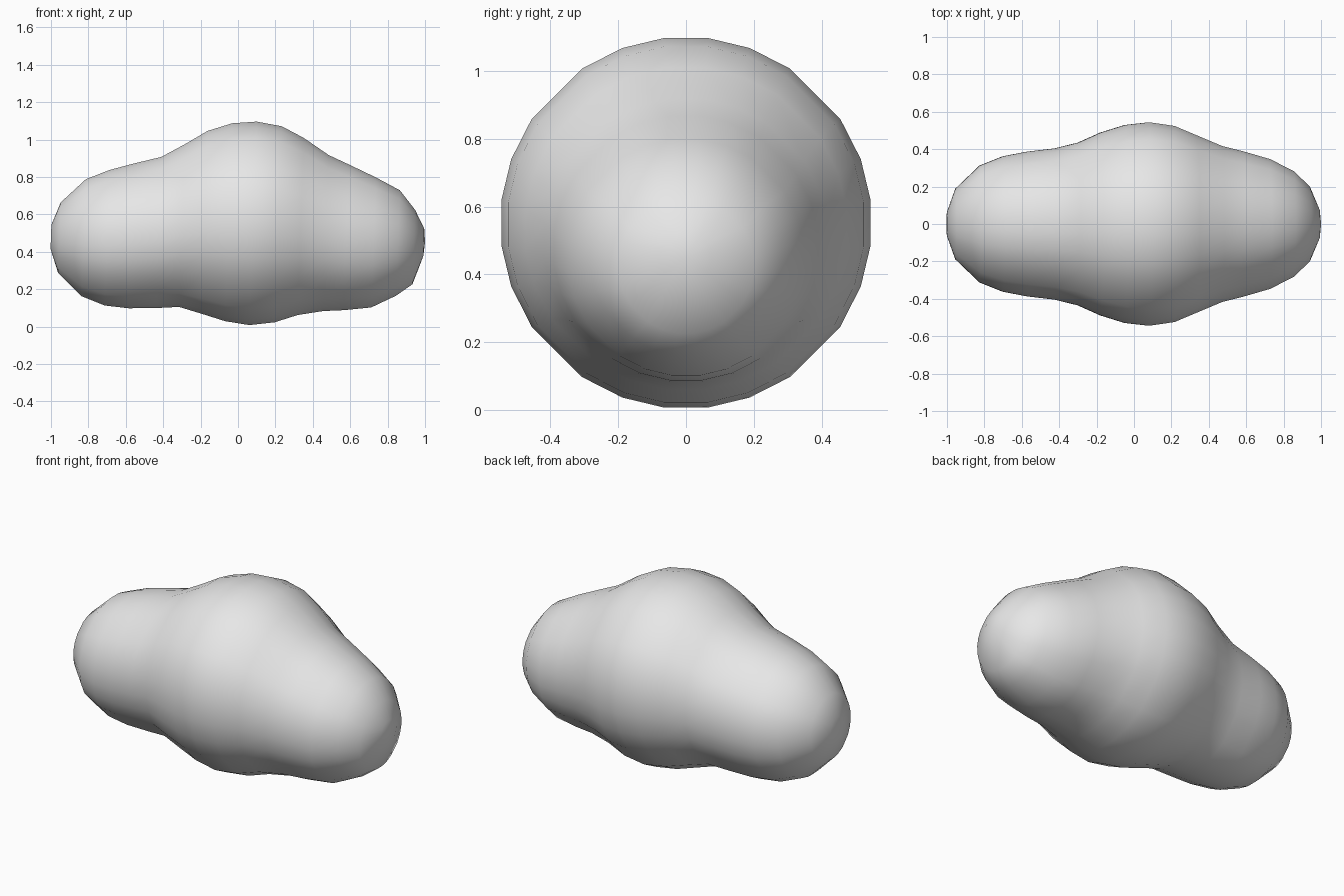
import bpy
import bmesh
from math import sin, cos, radians
from mathutils import Vector

cube = bpy.data.objects.get("Cube")
if cube:
    bpy.data.objects.remove(cube, do_unlink=True)

# Single plain grey material
grey = bpy.data.materials.new("light_grey")
grey.use_nodes = True
grey.diffuse_color = (0.8, 0.8, 0.8, 1)
grey.node_tree.nodes["Principled BSDF"].inputs["Base Color"].default_value = grey.diffuse_color

# Round cross-sections along the body: x position, centre height, radius
SECTIONS = [
    (-1.0, 0.48, 0.065), (-0.955, 0.475, 0.19), (-0.825, 0.475, 0.315),
    (-0.70, 0.475, 0.365), (-0.57, 0.485, 0.39), (-0.425, 0.503, 0.407),
    (-0.30, 0.54, 0.438), (-0.18, 0.558, 0.492), (-0.05, 0.558, 0.533),
    (0.08, 0.552, 0.548), (0.215, 0.547, 0.528), (0.335, 0.535, 0.477),
    (0.47, 0.50, 0.42), (0.58, 0.477, 0.392), (0.725, 0.45, 0.35),
    (0.855, 0.447, 0.284), (0.94, 0.425, 0.2), (0.993, 0.45, 0.075),
]
LEAN = 0.036  # slight sideways lean of each section

# The vertices gather in four groups around each section
ANGLES = [radians(side * 90 + step) for side in range(4)
          for step in (-34, -20, -7, 7, 20, 34)]


def add_ring(bm, x, z, radius):
    ring = []
    for angle in ANGLES:
        rise = radius * cos(angle)
        ring.append(bm.verts.new((x + LEAN * rise, radius * sin(angle), z + rise)))
    return ring


def bridge(bm, first, second):
    count = len(first)
    for i in range(count):
        j = (i + 1) % count
        bm.faces.new((first[i], first[j], second[j], second[i]))


def close_end(bm, ring, bulge):
    centre = sum((v.co for v in ring), Vector()) / len(ring)
    tip = bm.verts.new(centre + Vector((bulge, 0, 0)))
    for i, vert in enumerate(ring):
        bm.faces.new((vert, ring[(i + 1) % len(ring)], tip))


# Lumpy body lofted through the sections
bm = bmesh.new()
rings = [add_ring(bm, *section) for section in SECTIONS]
for first, second in zip(rings, rings[1:]):
    bridge(bm, first, second)
close_end(bm, rings[0], 0)
close_end(bm, rings[-1], 0.007)
bmesh.ops.recalc_face_normals(bm, faces=bm.faces)
for face in bm.faces:
    face.smooth = True

mesh = bpy.data.meshes.new("rounded_body")
bm.to_mesh(mesh)
bm.free()
mesh.materials.append(grey)
body = bpy.data.objects.new("rounded_body", mesh)
bpy.context.collection.objects.link(body)
